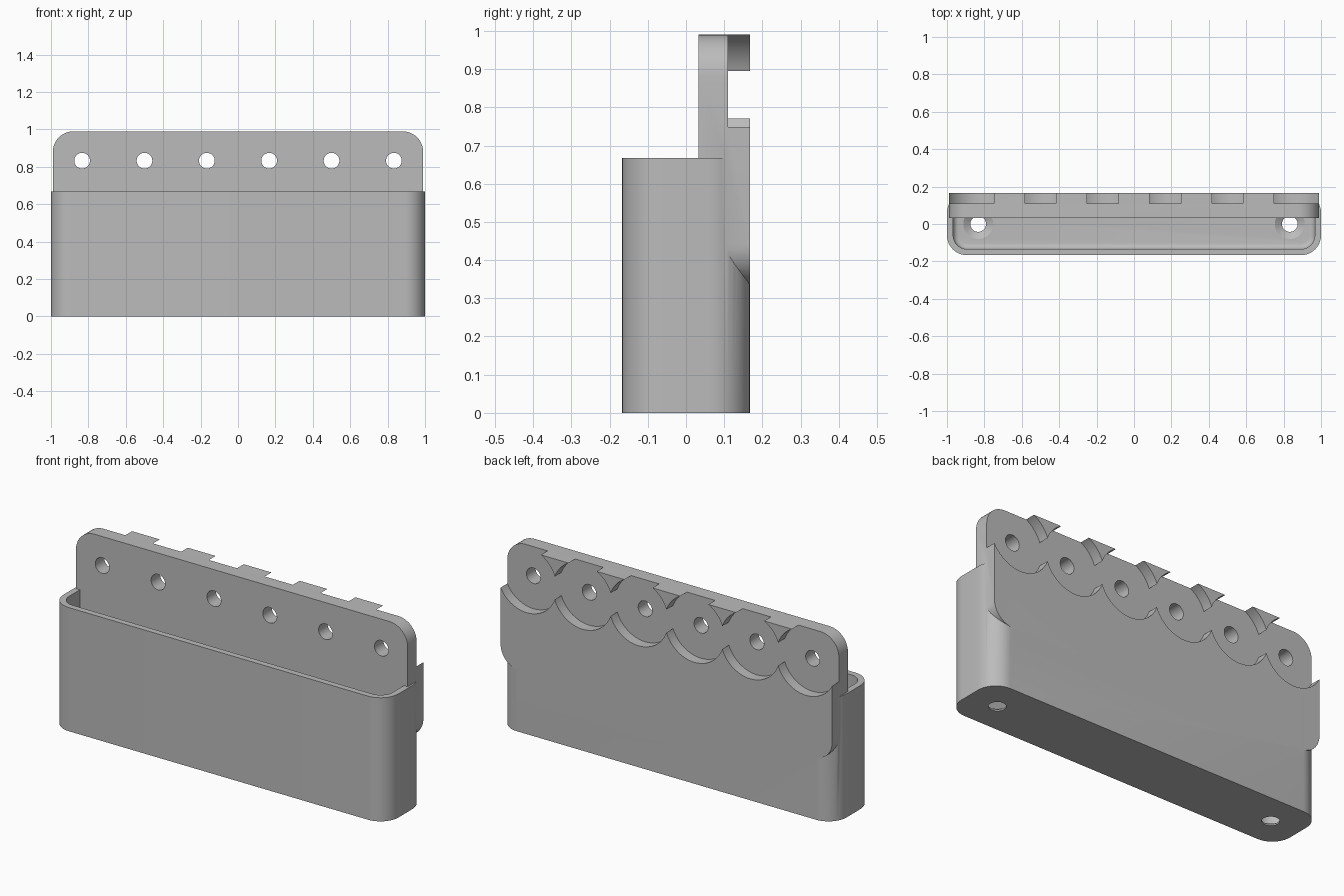
import bpy, bmesh
from math import sin, cos, pi, radians

default = bpy.data.objects.get("Cube")
if default:
    bpy.data.objects.remove(default, do_unlink=True)

grey = bpy.data.materials.new("plain grey")
grey.use_nodes = True
colour = (0.5, 0.5, 0.5, 1)
grey.diffuse_color = colour
grey.node_tree.nodes["Principled BSDF"].inputs["Base Color"].default_value = colour


def rounded(hw, hh, r, steps=10):
    """Outline of a rounded rectangle centred on the origin."""
    pts = []
    for q, (sx, sy) in enumerate([(1, 1), (-1, 1), (-1, -1), (1, -1)]):
        for i in range(steps + 1):
            a = (q + i / steps) * pi / 2
            pts.append((sx * (hw - r) + r * cos(a), sy * (hh - r) + r * sin(a)))
    return pts


def circle(r, n=48):
    return [(r * cos(2 * pi * i / n), r * sin(2 * pi * i / n)) for i in range(n)]


def loft(name, rings):
    """Solid skinned through equal-length rings of 3D points."""
    bm = bmesh.new()
    loops = [[bm.verts.new(p) for p in ring] for ring in rings]
    n = len(loops[0])
    for a, b in zip(loops, loops[1:]):
        for i in range(n):
            j = (i + 1) % n
            bm.faces.new((a[i], a[j], b[j], b[i]))
    bm.faces.new(loops[0][::-1])
    bm.faces.new(loops[-1])
    bmesh.ops.recalc_face_normals(bm, faces=bm.faces)
    mesh = bpy.data.meshes.new(name)
    bm.to_mesh(mesh)
    bm.free()
    mesh.materials.append(grey)
    obj = bpy.data.objects.new(name, mesh)
    bpy.context.collection.objects.link(obj)
    return obj


def upright(name, levels, x=0):
    """Stack of (z, outline) levels along z."""
    return loft(name, [[(x + u, v, z) for u, v in pts] for z, pts in levels])


def through(name, pts, y0, y1, x=0, z=0):
    """Outline in the x-z plane pushed along y."""
    return loft(name, [[(x + u, y, z + v) for u, v in pts] for y in (y0, y1)])


def combine(target, tool, operation):
    mod = target.modifiers.new(tool.name, "BOOLEAN")
    mod.object, mod.operation, mod.solver = tool, operation, "EXACT"
    bpy.context.view_layer.objects.active = target
    bpy.ops.object.modifier_apply(modifier=mod.name)
    bpy.data.objects.remove(tool, do_unlink=True)


DEPTH, RIM, WALL, CORNER, FILLET = 0.167, 0.667, 0.033, 0.107, 0.03

# Outer shell of the bin
shell = rounded(1, DEPTH, CORNER)
bin_body = upright("wall_bin", [(0, shell), (RIM, shell)])

# Cavity with a filleted floor
levels = []
for i in range(6):
    a = i / 5 * pi / 2
    inset = WALL + FILLET * (1 - sin(a))
    levels.append((WALL + FILLET * (1 - cos(a)),
                   rounded(1 - inset, DEPTH - inset, CORNER - inset)))
levels.append((RIM + 0.1, levels[-1][1]))
combine(bin_body, upright("cavity", levels), "DIFFERENCE")

# Mounting plate across the back
plate = through("back_plate", rounded(0.99, 0.3285, 0.11), 0.033, DEPTH, z=0.6615)
combine(bin_body, plate, "UNION")

# Countersunk holes in the floor
for x in (-0.833, 0.833):
    sink = upright("floor_hole", [(-0.05, circle(0.042)), (0.008, circle(0.042)),
                                  (WALL, circle(0.08)), (WALL + 0.03, circle(0.08))], x)
    combine(bin_body, sink, "DIFFERENCE")

# Round pockets behind the plate, each with a bolt hole
for i in range(6):
    x = (i - 2.5) / 3
    combine(bin_body, through("pocket", circle(0.178, 64), 0.11, 0.3, x, 0.833), "DIFFERENCE")
    combine(bin_body, through("bolt_hole", circle(0.042, 32), -0.05, 0.3, x, 0.833), "DIFFERENCE")

bpy.ops.object.select_all(action="DESELECT")
bin_body.select_set(True)
bpy.context.view_layer.objects.active = bin_body
bpy.ops.object.shade_smooth_by_angle(angle=radians(30))
